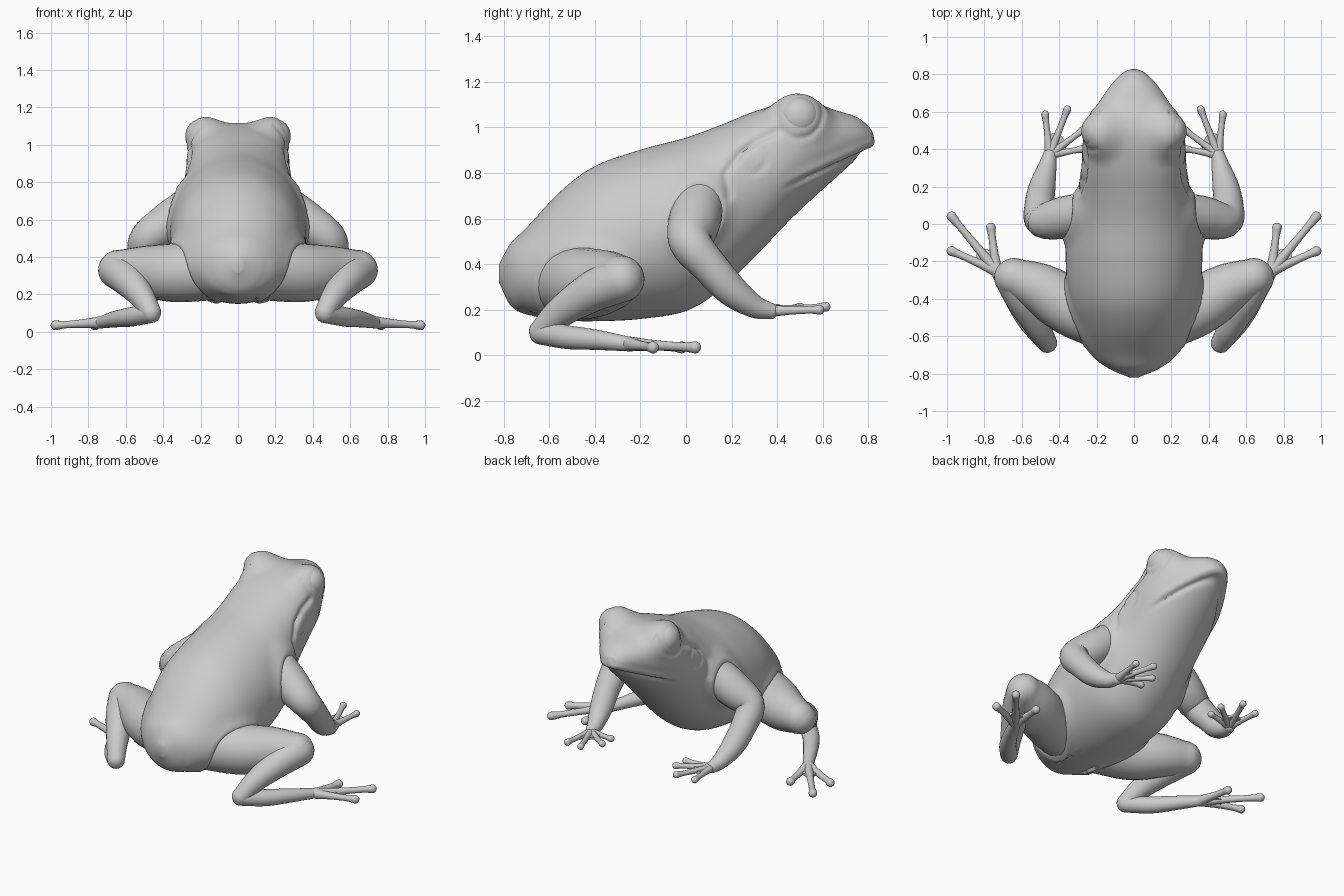
import bpy, bmesh, math
from mathutils import Vector

if "Cube" in bpy.data.objects:
    bpy.data.objects.remove(bpy.data.objects["Cube"])

skin = bpy.data.materials.new("skin_grey")
skin.diffuse_color = (0.6, 0.6, 0.6, 1)
skin.use_nodes = True
skin.node_tree.nodes["Principled BSDF"].inputs["Base Color"].default_value = skin.diffuse_color


def spline(rows, steps):
    """Catmull-Rom through tuples of any length."""
    pts = [Vector(r) for r in rows]
    pts = [pts[0] * 2 - pts[1]] + pts + [pts[-1] * 2 - pts[-2]]
    out = []
    for i in range(1, len(pts) - 2):
        a, b, c, d = pts[i - 1:i + 3]
        for k in range(steps):
            t = k / steps
            out.append(0.5 * (2 * b + (c - a) * t + (2 * a - 5 * b + 4 * c - d) * t * t
                              + (3 * b - a - 3 * c + d) * t ** 3))
    return out + [pts[-2]]


def skin_rings(bm, rings):
    loops = [[bm.verts.new(p) for p in r] for r in rings]
    n = len(loops[0])
    for a, b in zip(loops, loops[1:]):
        for i in range(n):
            bm.faces.new((a[i], a[(i + 1) % n], b[(i + 1) % n], b[i]))
    bm.faces.new(loops[0][::-1])
    bm.faces.new(loops[-1])


def tube(bm, side, rows, sides=24):
    """Round limb through (x, y, z, radius) points with domed ends."""
    pts = spline(rows, 6)
    pos = [Vector((p[0] * side, p[1], p[2])) for p in pts]
    last = len(pos) - 1
    spec = []
    for i, p in enumerate(pos):
        d = (pos[min(i + 1, last)] - pos[max(i - 1, 0)]).normalized()
        r = pts[i][3]
        dome = [(p + d * r * math.sin(a), r * math.cos(a), d)
                for a in (math.radians(k) for k in range(0, 90, 11))]
        if i == 0:
            spec += [(p * 2 - c, cr, d) for c, cr, d in dome[::-1]]
        elif i == last:
            spec += dome
        else:
            spec.append((p, r, d))
    rings = []
    for p, r, d in spec:
        q = d.to_track_quat('Z', 'Y')
        rings.append([p + q @ Vector((math.cos(a), math.sin(a), 0)) * r
                      for a in (math.tau * k / sides for k in range(sides))])
    skin_rings(bm, rings)


def web(bm, side, a, b, c, h=0.008):
    """Thin triangular web between digits."""
    tri = [Vector((p[0] * side, p[1], p[2])) for p in (a, b, c)]
    up = Vector((0, 0, h))
    skin_rings(bm, [[p - up for p in tri], [p + up for p in tri]])


def make(name, bm):
    bmesh.ops.recalc_face_normals(bm, faces=bm.faces)
    me = bpy.data.meshes.new(name)
    bm.to_mesh(me)
    bm.free()
    me.materials.append(skin)
    ob = bpy.data.objects.new(name, me)
    bpy.context.collection.objects.link(ob)
    ob.select_set(True)
    bpy.context.view_layer.objects.active = ob


def bump(d, width):
    return math.exp(-(d / width) ** 2)


def seg_dist(p, a, b):
    t = max(0, min(1, (p - a).dot(b - a) / (b - a).length_squared))
    return (p - a - (b - a) * t).length


# Limb centre lines: x, y, z, radius
arm = [(.24, .06, .68, .11), (.37, .035, .58, .114), (.49, .02, .495, .093),
       (.505, .1, .395, .08), (.49, .2, .285, .071), (.465, .3, .215, .051),
       (.45, .37, .195, .036)]
thigh = [(.12, -.53, .33, .16), (.34, -.44, .316, .157), (.5, -.345, .325, .135),
         (.64, -.285, .335, .103)]
calf = [(.65, -.285, .33, .098), (.59, -.41, .28, .09), (.515, -.55, .19, .068),
        (.465, -.635, .105, .054)]
foot = [(.465, -.635, .1, .053), (.57, -.52, .08, .052), (.655, -.39, .068, .044),
        (.735, -.25, .05, .032)]

# Torso and head: y, bottom, top, half width, height of widest point, top squareness
torso = [(-.82, .32, .40, .025, .36, 2), (-.77, .22, .49, .14, .36, 2),
         (-.70, .18, .56, .22, .36, 2), (-.55, .155, .72, .295, .40, 2),
         (-.40, .15, .83, .345, .45, 2), (-.20, .16, .902, .365, .50, 2),
         (0, .195, .955, .355, .57, 2), (.15, .287, 1.01, .308, .68, 2.2),
         (.30, .43, 1.07, .282, .80, 2.5), (.45, .588, 1.112, .272, .90, 2.7),
         (.55, .683, 1.112, .243, .94, 2.6), (.65, .773, 1.078, .188, .95, 2.3),
         (.75, .863, 1.045, .118, .955, 2), (.805, .91, 1.0, .058, .955, 2),
         (.82, .935, .975, .02, .955, 2)]
body = bmesh.new()
rings = []
for y, zb, zt, w, zc, n in spline(torso, 12):
    ring = []
    for k in range(160):
        c, s = math.cos(math.tau * k / 160), math.sin(math.tau * k / 160)
        e = 2 / n if s > 0 else 1
        ring.append((w * math.copysign(abs(c) ** e, c), y,
                     zc + (zt - zc) * s ** e if s > 0 else zc + (zc - zb) * s))
    rings.append(ring)
skin_rings(body, rings)
bmesh.ops.recalc_face_normals(body, faces=body.faces)
body.normal_update()

# Sculpt the brows, limb fillets, mouth, ear discs, eye rims and folds behind the eyes
fold = [Vector(p) for p in ((.40, .985), (.31, .945), (.23, .885), (.175, .80), (.19, .70))]
roots = [(Vector(p[:3]), p[3]) for p in spline(arm[:3], 6) + spline(thigh, 6)]
moves = []
for v in body.verts:
    x, y, z = abs(v.co.x), v.co.y, v.co.z
    p = Vector((x, y, z))
    d = 0
    if y < .3 and x > .1:
        gap = abs(min((p - c).length - r for c, r in roots))
        d += .02 * max(0, 1 - gap / .08) ** 2
    if y > .08 and z > .55:
        k = Vector(((x - .163) / .112, (y - .49) / .145, (z - 1.035) / .122)).length
        b = (k - 1) * .112
        d += max(0, -b) + .01 * max(0, 1 - abs(b) / .04) ** 2
        if y > .42:
            h = z - (.905 + (y - .82) * .44)
            fade = min(1, (y - .42) / .12)
            d += fade * (.008 * bump(h - .03, .02) - .012 * bump(h, .011))
        if x > .17:
            s = Vector((y, z))
            d -= .006 * bump(math.hypot(y - .29, z - .86) - .06, .011)
            d -= .008 * bump(math.hypot(y - .495, z - 1.045) - .092, .012)
            d -= .013 * bump(min(seg_dist(s, a, b) for a, b in zip(fold, fold[1:])), .018)
    moves.append((v, v.normal * d))
for v, m in moves:
    v.co += m
make("body", body)

fingers = [(.475, .585, .2), (.357, .612, .213), (.275, .5, .21), (.28, .4, .205)]
toes = [(.765, -.02, .035), (.975, .04, .035), (.975, -.145, .035)]


def digits(bm, side, base, tips, r, reach):
    b = Vector(base[:3])
    for t in map(Vector, tips):
        tube(bm, side, [(*b, r * 1.5), (*b.lerp(t, .4), r * 1.05),
                        (*b.lerp(t, .8), r * .9), (*t, r * 1.2)], 14)
    for t, u in zip(tips, tips[1:]):
        web(bm, side, b, b.lerp(Vector(t), reach), b.lerp(Vector(u), reach))


for side, label in ((1, "right"), (-1, "left")):
    # Arm and hand
    bm = bmesh.new()
    tube(bm, side, arm)
    digits(bm, side, arm[-1], fingers, .018, .5)
    make(label + "_arm", bm)
    # Hind leg and foot
    bm = bmesh.new()
    for part in (thigh, calf, foot):
        tube(bm, side, part)
    digits(bm, side, foot[-1], toes, .022, .45)
    make(label + "_hind_leg", bm)
    # Eye
    bm = bmesh.new()
    bmesh.ops.create_uvsphere(bm, u_segments=32, v_segments=20, radius=1)
    for v in bm.verts:
        v.co = (side * .2 + v.co.x * .082, .495 + v.co.y * .092, 1.045 + v.co.z * .092)
    make(label + "_eye", bm)

bpy.ops.object.shade_smooth_by_angle(angle=math.radians(50))
